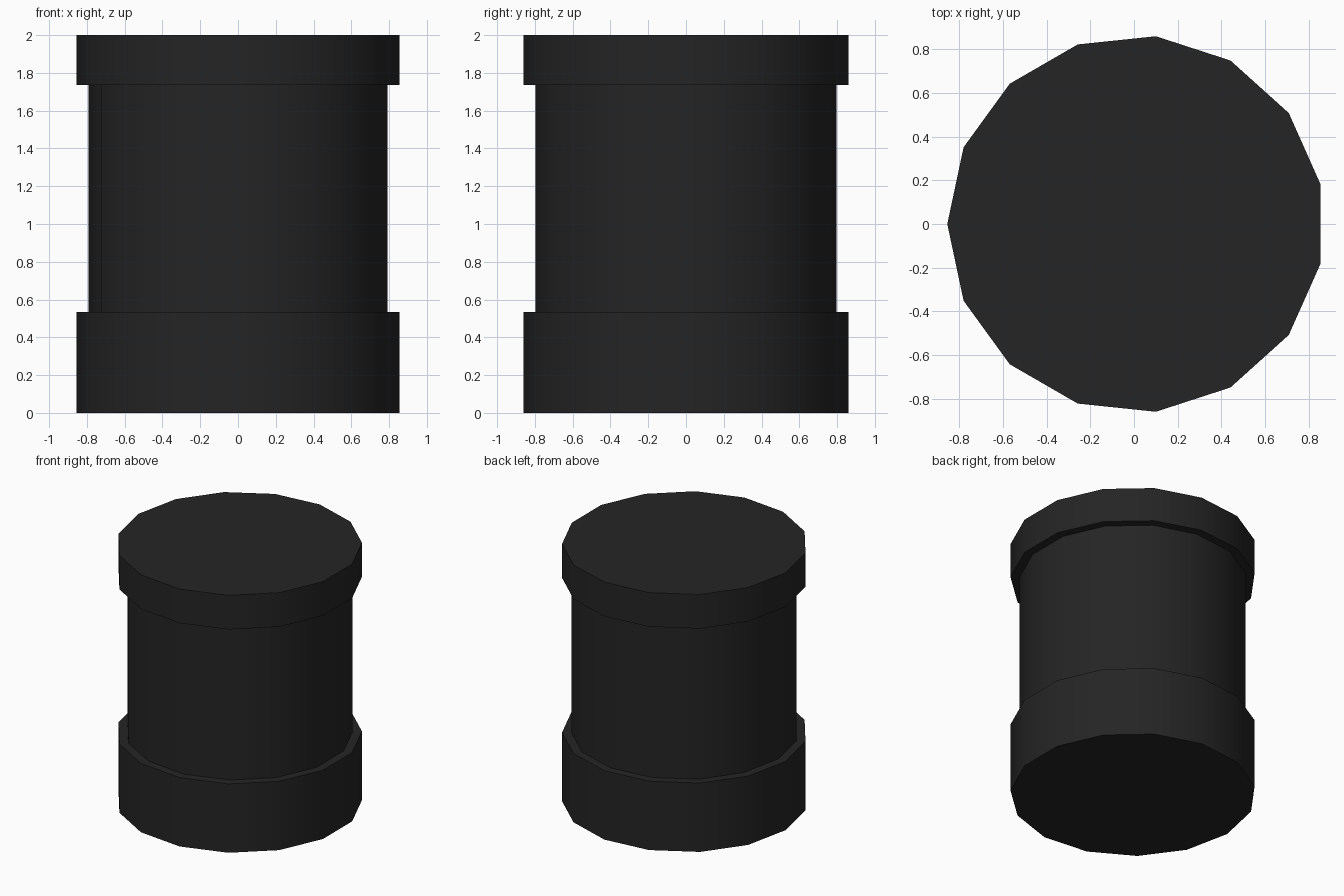
import bpy
import math

SIDES = 15
CENTRE_X = 0.0095  # odd-sided outline, so the axis sits slightly off the box centre

cube = bpy.data.objects.get("Cube")
if cube:
    bpy.data.objects.remove(cube, do_unlink=True)

# Single dark material
black = bpy.data.materials.new("charcoal_black")
black.use_nodes = True
colour = (0.018, 0.018, 0.018, 1.0)
black.diffuse_color = colour
black.node_tree.nodes["Principled BSDF"].inputs["Base Color"].default_value = colour


def drum(name, radius, bottom, top):
    """Upright fifteen-sided solid with one corner pointing to -x."""
    bpy.ops.mesh.primitive_cylinder_add(
        vertices=SIDES, radius=radius, depth=top - bottom,
        location=(CENTRE_X, 0, (top + bottom) / 2),
        rotation=(0, 0, math.pi / 2))
    obj = bpy.context.object
    obj.name = name
    obj.data.materials.append(black)
    bpy.ops.object.shade_smooth_by_angle(angle=math.radians(30))
    return obj


# Wide base, narrower body running into both ends, and a shallow lid
drum("base", 0.865, 0.0, 0.535)
drum("body", 0.80, 0.5, 1.77)
drum("lid", 0.865, 1.735, 2.0)
